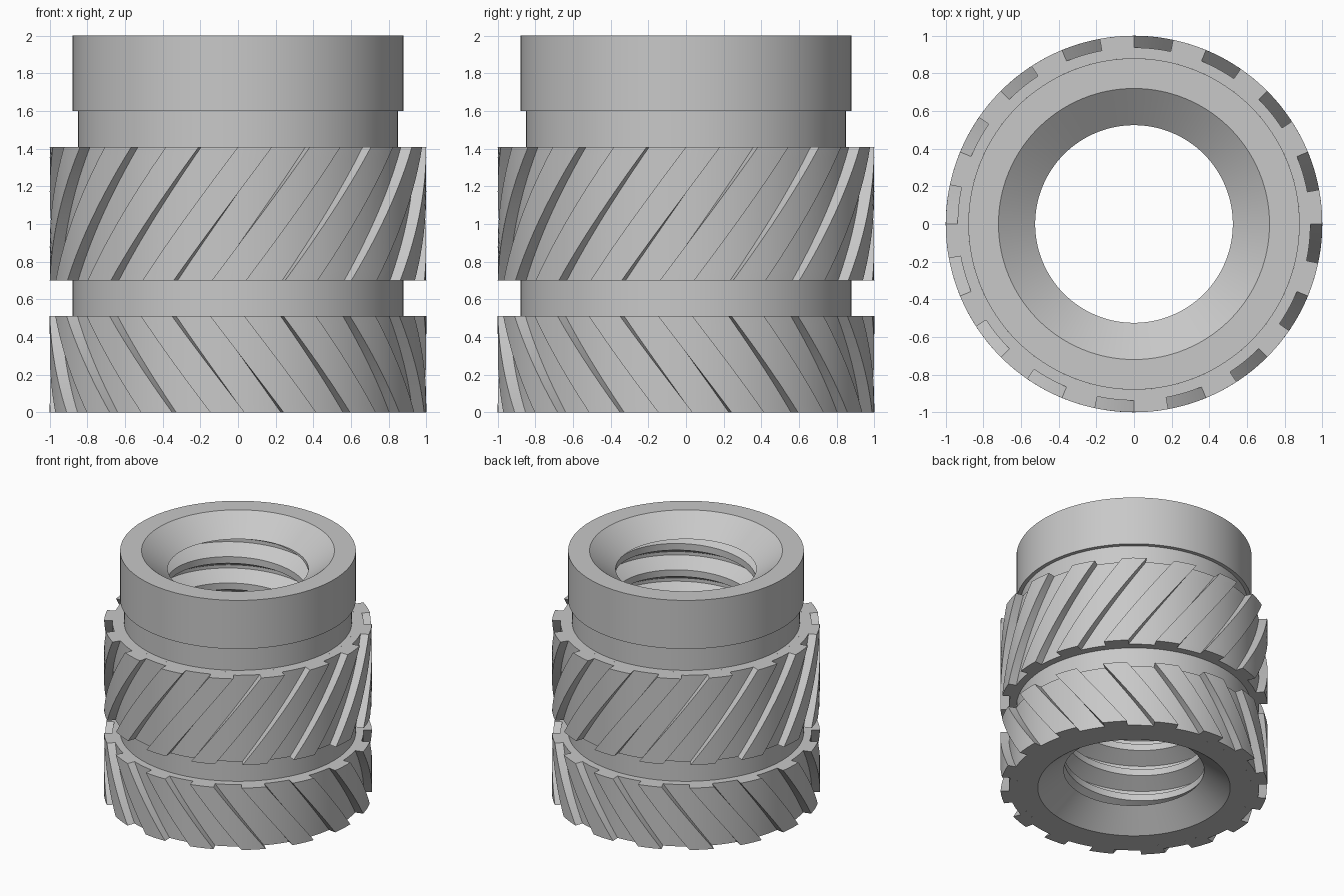
import bpy
import bmesh
from math import sin, cos, radians

cube = bpy.data.objects.get("Cube")
if cube:
    bpy.data.objects.remove(cube, do_unlink=True)

metal = bpy.data.materials.new("grey_metal")
metal.use_nodes = True
GREY = (0.58, 0.58, 0.58, 1)
metal.diffuse_color = GREY
bsdf = next(n for n in metal.node_tree.nodes if n.type == 'BSDF_PRINCIPLED')
bsdf.inputs["Base Color"].default_value = GREY

SEGMENTS = 128
CIRCLE = [360 * i / SEGMENTS for i in range(SEGMENTS + 1)]


def polar(angle, r, z):
    """Point at an angle measured anticlockwise from the front."""
    a = radians(angle)
    return (r * sin(a), -r * cos(a), z)


def skin(name, rings):
    """Join successive rings of points with quads and weld the seam."""
    bm = bmesh.new()
    rows = [[bm.verts.new(p) for p in ring] for ring in rings]
    for low, high in zip(rows, rows[1:]):
        for j in range(len(low) - 1):
            bm.faces.new((low[j], low[j + 1], high[j + 1], high[j]))
    bmesh.ops.remove_doubles(bm, verts=bm.verts, dist=0.0001)
    bmesh.ops.dissolve_degenerate(bm, edges=bm.edges, dist=0.0001)
    mesh = bpy.data.meshes.new(name)
    bm.to_mesh(mesh)
    bm.free()
    mesh.materials.append(metal)
    ob = bpy.data.objects.new(name, mesh)
    bpy.context.collection.objects.link(ob)
    bpy.ops.object.select_all(action='DESELECT')
    ob.select_set(True)
    bpy.context.view_layer.objects.active = ob
    bpy.ops.object.shade_smooth_by_angle(angle=radians(25))
    return ob


# Turned sleeve with necks, collar and a countersink at each end
BORE, SINK, SINK_DEPTH, HEIGHT = 0.525, 0.72, 0.15, 2.0
profile = [(BORE, SINK_DEPTH), (SINK, 0), (0.88, 0), (0.88, 1.41),
           (0.85, 1.41), (0.85, 1.6), (0.88, 1.6), (0.88, HEIGHT),
           (SINK, HEIGHT), (BORE, HEIGHT - SINK_DEPTH)]
skin("sleeve", [[polar(a, r, z) for a in CIRCLE] for r, z in profile])


# Helical knurl bands
def knurl(name, z0, z1, start, twist, teeth=16, slot=12, layers=12):
    step, sub = 360 / teeth, 5
    section = []
    for t in range(teeth):
        a = start + t * step
        section += [(a + slot * i / sub, 0.937) for i in range(sub + 1)]
        section += [(a + slot + (step - slot) * i / sub, 1.0) for i in range(sub + 1)]
    section.append((start + 360, 0.937))
    rings = [[polar(a, 0.88, z0) for a, r in section]]
    for k in range(layers + 1):
        f = k / layers
        rings.append([polar(a + twist * f, r, z0 + (z1 - z0) * f) for a, r in section])
    rings.append([polar(a + twist, 0.88, z1) for a, r in section])
    return skin(name, rings)


knurl("lower_knurl", 0, 0.51, 24.5, -22.5)
knurl("upper_knurl", 0.7, 1.41, 2.5, 30.5)

# Helical thread in the bore, trimmed flat where the countersinks begin
PITCH, ROOT = 0.217, 0.645
tooth = [(0, BORE), (0.25, BORE), (0.5625, ROOT), (0.6875, ROOT)]
low, high = SINK_DEPTH, HEIGHT - SINK_DEPTH
rows = []
for turn in range(-1, 10):
    for offset, r in tooth:
        rows.append([polar(a, r, min(high, max(low, PITCH * (turn + offset + a / 360))))
                     for a in CIRCLE])
skin("inner_thread", rows[::-1])
